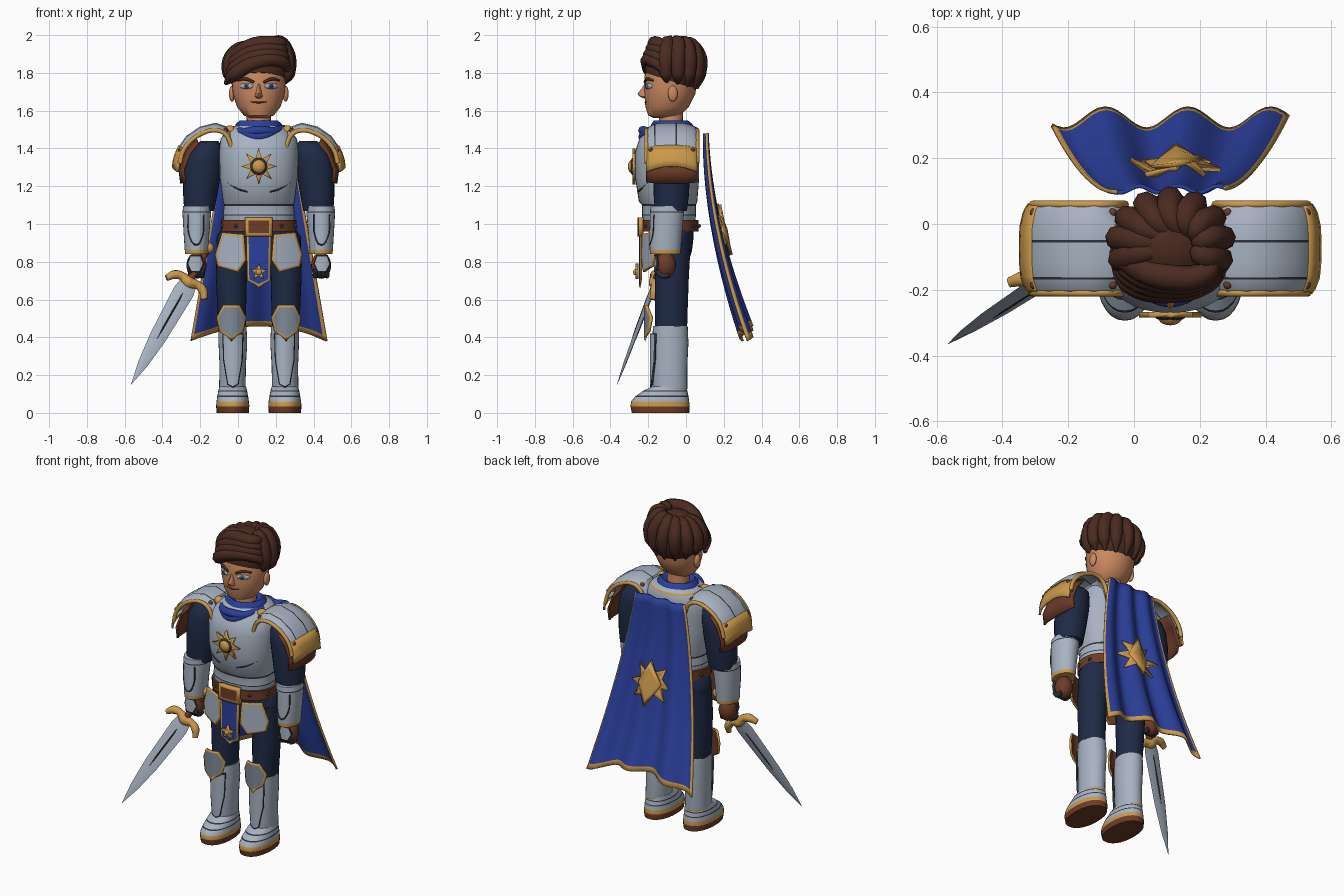
import bpy, bmesh, math
from math import sin, cos, pi
from mathutils import Vector, Matrix

if "Cube" in bpy.data.objects:
    bpy.data.objects.remove(bpy.data.objects["Cube"])

COLOURS = dict(
    steel=(.39, .45, .54), dark_steel=(.21, .25, .31), gold=(.60, .32, .07), blue=(.024, .05, .33),
    navy=(.013, .023, .06), leather=(.15, .045, .02), hair=(.07, .024, .015), skin=(.60, .25, .12),
    charcoal=(.028, .032, .045), eye_blue=(.07, .14, .32))
MAT = {}
for key, rgb in COLOURS.items():
    m = MAT[key] = bpy.data.materials.new(key)
    m.use_nodes = True
    m.diffuse_color = (*rgb, 1)
    m.node_tree.nodes["Principled BSDF"].inputs["Base Color"].default_value = (*rgb, 1)

BODY = Matrix.Translation((.11, 0, 0))   # the figure stands left of centre
I = Matrix.Identity(4)


def place(name, data, mats, M):
    ob = bpy.data.objects.new(name, data)
    for k in mats.split():
        data.materials.append(MAT[k])
    bpy.context.collection.objects.link(ob)
    ob.matrix_world = BODY @ M
    return ob


def add(name, bm, mats, M=I, thick=0, offset=0, back=0):
    if not thick:
        bmesh.ops.recalc_face_normals(bm, faces=bm.faces)
    me = bpy.data.meshes.new(name)
    bm.to_mesh(me)
    bm.free()
    me.shade_smooth()
    me.set_sharp_from_angle(angle=math.radians(40))
    ob = place(name, me, mats, M)
    if thick:
        mod = ob.modifiers.new("thickness", "SOLIDIFY")
        mod.thickness, mod.offset, mod.material_offset = thick, offset, back
    return ob


def loft(name, rings, mats, n=28, p=2, M=I):
    """Stack of rings (z, x, y, rx, ry, material of the segment above)."""
    bm = bmesh.new()
    power = lambda c: math.copysign(abs(c) ** (2 / p), c)
    loops = [[bm.verts.new((x + rx * power(cos(2 * pi * i / n)), y + ry * power(sin(2 * pi * i / n)), z))
              for i in range(n)] for z, x, y, rx, ry, *_ in rings]
    for a, b, r in zip(loops, loops[1:], rings):
        for i in range(n):
            f = bm.faces.new((a[i], a[(i + 1) % n], b[(i + 1) % n], b[i]))
            f.material_index = r[5] if len(r) > 5 else 0
    bm.faces.new(loops[0][::-1]).material_index = rings[0][5] if len(rings[0]) > 5 else 0
    bm.faces.new(loops[-1])
    return add(name, bm, mats, M)


def ball(name, c, scale, mat, turn=0, M=I):
    bm = bmesh.new()
    bmesh.ops.create_uvsphere(bm, u_segments=20, v_segments=12, radius=1)
    L = Matrix.Translation(c) @ Matrix.Rotation(turn, 4, "Z") @ Matrix.Diagonal((*scale, 1))
    bmesh.ops.transform(bm, matrix=L, verts=bm.verts)
    return add(name, bm, mat, M)


def tubes(name, paths, mat, M=I):
    """Round strands; each path is a list of (x, y, z, radius)."""
    cu = bpy.data.curves.new(name, "CURVE")
    cu.dimensions, cu.bevel_depth, cu.bevel_resolution = "3D", 1, 2
    cu.resolution_u, cu.use_fill_caps = 6, True
    for path in paths:
        sp = cu.splines.new("BEZIER")
        sp.bezier_points.add(len(path) - 1)
        for bp, (x, y, z, r) in zip(sp.bezier_points, path):
            bp.co, bp.radius = (x, y, z), r
            bp.handle_left_type = bp.handle_right_type = "AUTO"
    return place(name, cu, mat, M)


def plate(name, outline, y, bend, mid, mats, trim=.012, thick=.012):
    """Front plate from an (x, z) outline with a trimmed edge, curved round x = mid."""
    bm = bmesh.new()
    f = bm.faces.new([bm.verts.new((x, 0, z)) for x, z in outline])
    f.normal_update()
    if f.normal.y > 0:
        f.normal_flip()
    ring = bmesh.ops.inset_region(bm, faces=[f], thickness=trim, use_boundary=True, use_even_offset=True)
    for r in ring["faces"]:
        r.material_index = 1
    xs = [x for x, _ in outline]
    for k in range(1, 6):
        co = (min(xs) + (max(xs) - min(xs)) * k / 6, 0, 0)
        bmesh.ops.bisect_plane(bm, geom=bm.verts[:] + bm.edges[:] + bm.faces[:], plane_co=co, plane_no=(1, 0, 0))
    for v in bm.verts:
        v.co.y = y + bend * (v.co.x - mid) ** 2
    return add(name, bm, mats + " leather leather", I, thick, -1, 2)


def grid(name, us, vs, func, rule, mats, thick):
    bm = bmesh.new()
    V = [[bm.verts.new(func(u, v)) for v in vs] for u in us]
    for i in range(len(us) - 1):
        for j in range(len(vs) - 1):
            f = bm.faces.new((V[i][j], V[i + 1][j], V[i + 1][j + 1], V[i][j + 1]))
            f.material_index = rule((us[i] + us[i + 1]) / 2, (vs[j] + vs[j + 1]) / 2)
    return add(name, bm, mats, I, thick)


def star(name, points, inner, func, thick):
    """Gold star of unit size, laid on a surface by func(a, b)."""
    bm = bmesh.new()
    n = points * 2
    loops = [[bm.verts.new(func(*(f * (inner if i % 2 else 1) * t for t in (sin(2 * pi * i / n), cos(2 * pi * i / n)))))
              for i in range(n)] for f in (.02, .3, .65, 1)]
    bm.faces.new(loops[0])
    for a, b in zip(loops, loops[1:]):
        for i in range(n):
            bm.faces.new((a[i], a[(i + 1) % n], b[(i + 1) % n], b[i]))
    return add(name, bm, "gold", I, thick)


# Torso armour, belt and hips
loft("breastplate", [(1.0, 0, -.09, .185, .135), (1.045, 0, -.09, .19, .143, 1), (1.051, 0, -.09, .19, .143),
     (1.095, 0, -.09, .185, .142, 1), (1.105, 0, -.09, .185, .145), (1.12, 0, -.095, .19, .155),
     (1.25, 0, -.1, .207, .17), (1.38, 0, -.1, .21, .17), (1.45, 0, -.09, .203, .158),
     (1.5, 0, -.07, .165, .138, 2), (1.51, 0, -.07, .155, .13), (1.53, 0, -.07, .09, .09)],
     "steel charcoal gold", 36, 2.2)
tubes("breastplate_lines", [[(s * .165, -.2, 1.22, .004), (s * .11, -.237, 1.185, .005), (s * .06, -.254, 1.17, .004)]
      for s in (1, -1)], "charcoal")
loft("belt", [(.96, 0, -.085, .2, .15), (1.02, 0, -.085, .2, .15)], "leather", 36, 2.3)
plate("buckle", [(-.072, .935), (.072, .935), (.072, 1.035), (-.072, 1.035)], -.256, 1, 0, "leather gold", .017, .025)
for k in range(10):
    a = 2 * pi * (k + .5) / 10
    ball("belt_stud", (.203 * cos(a), -.085 + .153 * sin(a), .99), (.011, .011, .011), "charcoal")
loft("hips", [(.82, 0, -.07, .19, .09), (.86, 0, -.068, .22, .1), (.93, 0, -.065, .225, .105), (.98, 0, -.07, .19, .11)],
     "navy", 32, 2.5)
plate("tabard", [(-.066, .95), (.066, .95), (.062, .7), (0, .668), (-.062, .7)], -.248, 1, 0, "blue gold", .012, .01)
star("tabard_star", 5, .45, lambda a, b: (.045 * a, -.26, .745 + .045 * b), .016)
ball("tabard_stud", (0, -.268, .745), (.016, .012, .016), "gold")
star("chest_sun", 8, .48, lambda a, b: (.095 * a, -.276, 1.305 + .095 * b), .016)
ball("chest_sun_ring", (0, -.282, 1.305), (.046, .014, .046), "charcoal")
ball("chest_sun_disc", (0, -.285, 1.305), (.036, .023, .036), "gold")

# Neck scarf, neck and head
loft("scarf", [(1.46, 0, -.075, .135, .135), (1.49, 0, -.075, .146, .14), (1.515, 0, -.075, .125, .115),
     (1.53, 0, -.075, .122, .108), (1.548, 0, -.08, .1, .09), (1.53, 0, -.08, .06, .06)], "blue")
tubes("scarf_folds", [[(-.135, -.09, 1.505, .015), (-.08, -.19, 1.485, .024), (0, -.228, z, .025),
      (.08, -.19, 1.49, .024), (.135, -.09, 1.51, .015)] for z in (1.462, 1.495)], "blue")
loft("neck", [(1.46, 0, -.08, .068, .066), (1.62, 0, -.08, .062, .062)], "skin", 20)
loft("head", [(1.56, 0, -.12, .04, .05), (1.575, 0, -.115, .08, .085), (1.62, 0, -.1, .115, .115),
     (1.69, 0, -.085, .138, .135), (1.78, 0, -.08, .145, .14), (1.88, 0, -.075, .12, .12), (1.94, 0, -.07, .05, .05)],
     "skin", 32)
loft("nose", [(1.664, 0, -.205, .012, .016), (1.674, 0, -.212, .021, .032), (1.69, 0, -.213, .017, .044),
     (1.72, 0, -.205, .011, .028), (1.755, 0, -.2, .007, .014)], "skin", 16)
tubes("mouth", [[(-.042, -.208, 1.647, .004), (0, -.215, 1.643, .005), (.042, -.208, 1.647, .004)]], "leather")

# Hair: cap with a slanted hairline, high swept fringe and back locks
bm = bmesh.new()
bmesh.ops.create_uvsphere(bm, u_segments=32, v_segments=20, radius=1)
bmesh.ops.transform(bm, matrix=Matrix.Translation((0, -.065, 1.82)) @ Matrix.Diagonal((.16, .155, .155, 1)), verts=bm.verts)
bmesh.ops.bisect_plane(bm, geom=bm.verts[:] + bm.edges[:] + bm.faces[:], plane_co=(0, -.06, 1.75),
                       plane_no=(0, .33, 1), clear_inner=True)
bmesh.ops.holes_fill(bm, edges=bm.edges[:], sides=0)
add("hair_cap", bm, "hair")
tubes("hair_fringe", [[(.165 - .012 * k, -.1, 1.8 + .05 * k, .02), (.11, -.175 + .01 * k, 1.865 + .03 * k, .036),
      (-.02, -.2 + .014 * k, 1.855 + .031 * k, .042), (-.125, -.17 + .02 * k, 1.795 + .031 * k, .04),
      (-.175, -.1 + .02 * k, 1.745 + .03 * k, .012)] for k in range(4)], "hair")
locks = []
for k in range(9):
    a = math.radians(-20 + 27.5 * k)
    c, s = cos(a), sin(a)
    locks.append([(.04 + .05 * c, -.07 + .03 * s, 1.94, .02), (.1 * c, -.06 + .085 * s, 1.945 + .018 * c, .038),
                  (.153 * c, -.06 + .13 * s, 1.88 + .015 * c, .042), (.158 * c, -.06 + .133 * s, 1.79, .034),
                  (.138 * c, -.06 + .118 * s, 1.745 - .03 * max(s, 0), .007)])
tubes("hair_locks", locks, "hair")

# Flowing cape with gold hem and sun emblem
def cape(u, v, out=0):
    fold = (.01 + .022 * v) * cos(9 * (u - .15))
    return (u * (.17 + .19 * v), .105 + .215 * v ** 1.8 + fold + out, 1.48 - v * (1.02 + .08 * u * u))


grid("cape", [-1, -.96] + [k / 20 for k in range(-18, 19)] + [.96, 1], [k / 20 for k in range(20)] + [.972, 1], cape,
     lambda u, v: int(abs(u) > .96 or v > .972), "blue gold", .012)
star("cape_sun", 8, .5, lambda a, b: cape(.06 + .52 * a, .5 - .135 * b, .014), .014)
star("cape_sun_core", 2, .55, lambda a, b: cape(.06 + .5 * a, .5 - .13 * b, .026), .014)

# Pauldron layers as (x, z) profiles swept front to back
SHELL = [(.12, 1.38), (.135, 1.45), (.17, 1.51), (.23, 1.53), (.31, 1.51), (.38, 1.462), (.424, 1.4), (.443, 1.33)]
BAND = [(.42, 1.415), (.44, 1.36), (.449, 1.32), (.454, 1.275)]
LINING = [(.33, 1.45), (.38, 1.39), (.42, 1.29), (.41, 1.215)]
STRIPS = [-1, -.9, -.68, -.64, -.3, .14, .2, .5, .8, .9, 1]


def sweep(profile, s, arch=0):
    def point(t, v):
        x, z = profile[v]
        k = 1 - .13 * t ** 4
        rise = arch * (1 - t * t) * v / len(profile)
        return (s * (.25 + (x - .25) * k), -.075 + .134 * t, 1.27 + (z - 1.27) * k + rise)
    return point


for s in (1, -1):
    side = "left_" if s > 0 else "right_"
    # Face
    ball(side + "ear", (s * .142, -.07, 1.69), (.016, .026, .042), "skin")
    ball(side + "eye", (s * .066, -.199, 1.73), (.04, .012, .016), "steel", s * .5)
    ball(side + "iris", (s * .066, -.209, 1.73), (.015, .006, .015), "eye_blue", s * .5)
    ball(side + "pupil", (s * .067, -.213, 1.73), (.008, .004, .008), "charcoal", s * .5)
    tubes(side + "brow", [[(s * .025, -.218, 1.75, .007), (s * .07, -.206, 1.768, .009), (s * .11, -.174, 1.76, .005)]], "hair")
    # Shoulder and arm
    shell = sweep(SHELL, s)
    grid(side + "pauldron", STRIPS, range(len(SHELL)), shell,
         lambda t, v: int(-.68 < t < -.64 or .14 < t < .2), "steel charcoal", .012)
    tubes(side + "pauldron_trim", [[(*shell(t, v), .012) for v in range(len(SHELL))] for t in (-1, 1)], "gold")
    grid(side + "pauldron_band", STRIPS, range(len(BAND)), sweep(BAND, s, .04), lambda t, v: 0, "gold", .012)
    grid(side + "pauldron_lining", STRIPS, range(len(LINING)), sweep(LINING, s), lambda t, v: 0, "leather", .012)
    for t in (-.82, .82):
        for v in (2, 6):
            ball(side + "rivet", shell(t, v), (.013, .013, .013), "leather")
    ball(side + "cape_clasp", (s * .153, -.13, 1.497), (.03, .03, .025), "gold")
    loft(side + "sleeve", [(1.07, s * .315, -.08, .08, .085), (1.15, s * .31, -.078, .09, .093), (1.27, s * .3, -.075, .1, .097),
         (1.35, s * .29, -.075, .1, .095), (1.41, s * .275, -.075, .082, .085), (1.44, s * .26, -.075, .045, .05)], "navy")
    loft(side + "vambrace", [(.84, s * .33, -.11, .06, .08, 1), (.862, s * .33, -.11, .062, .082), (.95, s * .33, -.107, .068, .086),
         (1.06, s * .328, -.1, .076, .09, 2), (1.066, s * .328, -.1, .076, .09), (1.095, s * .326, -.1, .074, .088)],
         "steel gold charcoal")
    tubes(side + "vambrace_line", [[(s * .29, -.179, 1.05, .004), (s * .3, -.182, .93, .004), (s * .33, -.192, .89, .004),
          (s * .365, -.178, .93, .004), (s * .375, -.169, 1.05, .004)]], "charcoal")
    ball(side + "glove", (s * .33, -.108, .78), (.053, .055, .07), "leather")
    plate(side + "hand_plate", [(s * (.335 + x), z) for x, z in [(.03, .835), (.046, .79), (.025, .745), (-.025, .745),
          (-.046, .79), (-.03, .835)]], -.17, 8, s * .335, "steel charcoal", .007)
    tubes(side + "fingers", [[(s * (.3 + .02 * k), -.09, .73, .014), (s * (.3 + .02 * k), -.13, .728, .015),
          (s * (.3 + .02 * k), -.155, .755, .013)] for k in range(4)], "charcoal")
    # Leg armour
    plate(side + "tasset", [(s * x, z) for x, z in [(.195, .955), (.08, .945), (.068, .81), (.11, .745), (.22, .775), (.232, .84)]],
          -.243, 1.3, 0, "steel gold")
    loft(side + "trouser", [(.42, s * .14, -.08, .07, .085), (.55, s * .143, -.078, .076, .087), (.72, s * .145, -.075, .082, .09),
         (.9, s * .122, -.07, .1, .095)], "navy")
    plate(side + "knee_guard", [(s * (.145 + x), z) for x, z in [(.045, .57), (.08, .505), (.064, .43), (0, .388), (-.064, .43),
          (-.08, .505), (-.045, .57)]], -.222, 6, s * .145, "dark_steel gold")
    loft(side + "greave", [(.11, s * .14, -.085, .068, .09, 1), (.13, s * .14, -.085, .07, .092), (.25, s * .138, -.085, .07, .092),
         (.37, s * .137, -.083, .076, .096), (.46, s * .139, -.083, .074, .092)], "steel gold")
    plate(side + "shin_plate", [(s * .137 + x, z) for x, z in [(-.056, .42), (.056, .42), (.052, .28), (.03, .15), (0, .135),
          (-.03, .15), (-.052, .28)]], -.191, 9, s * .137, "steel charcoal", .006, .009)
    loft(side + "boot", [(0, s * .138, -.135, .085, .152, 1), (.035, s * .138, -.137, .088, .157, 2), (.06, s * .138, -.137, .086, .154),
         (.085, s * .138, -.128, .082, .142, 3), (.091, s * .138, -.125, .081, .138), (.112, s * .138, -.112, .077, .12, 3),
         (.118, s * .138, -.109, .076, .116), (.14, s * .138, -.09, .07, .09)], "steel leather gold charcoal", 28, 2.2)

# Sword held low in the right hand; local z runs toward the tip
d = Vector((-.306, -.2, -.54)).normalized()
g = d.cross(Vector((0, 1, 0))).normalized()
SWORD = Matrix.Translation((-.37, -.165, .69)) @ Matrix((g, d.cross(g), d)).transposed().to_4x4()
loft("sword_blade", [(0, 0, 0, .046, .013), (.06, 0, 0, .056, .013), (.35, 0, 0, .045, .011), (.52, 0, 0, .027, .008),
     (.65, 0, 0, .001, .001)], "steel", 4, 2, SWORD)
loft("sword_fuller", [(.07, 0, 0, .003, .0135), (.1, 0, 0, .006, .0145), (.3, 0, 0, .005, .0135), (.36, 0, 0, .002, .0115)],
     "charcoal", 8, 3, SWORD)
tubes("sword_guard", [[(-.115, 0, .04, .016), (-.085, 0, 0, .025), (-.045, 0, -.012, .023), (0, 0, 0, .034),
      (.045, 0, -.012, .023), (.085, 0, 0, .025), (.115, 0, .04, .016)]], "gold", SWORD)
loft("sword_grip", [(-.22, 0, 0, .017, .017), (0, 0, 0, .019, .019)], "leather", 16, 2, SWORD)
ball("sword_pommel", (0, 0, -.22), (.03, .03, .03), "gold", 0, SWORD)
